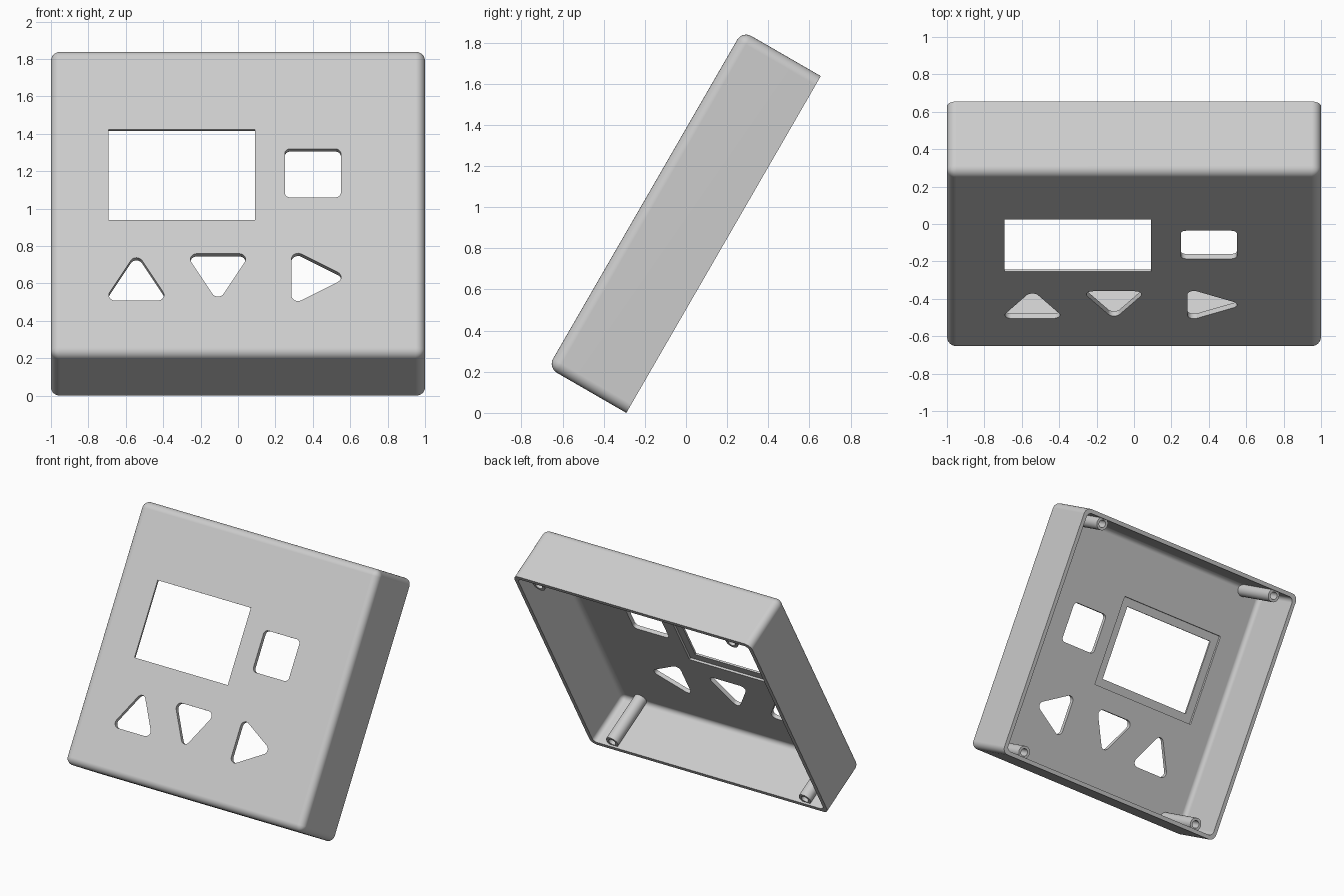
import bpy, bmesh
from math import cos, sin, pi, radians, atan2
from mathutils import Matrix, Vector

WIDTH, HEIGHT, DEPTH = 2.0, 1.89, 0.44
WALL = 0.03
# Local frame: x across, y up the panel, z out of the panel; leaned back on the lower rear edge
LEAN = Matrix.Translation((0, -0.29, 0)) @ Matrix.Rotation(radians(60), 4, 'X')

cube = bpy.data.objects.get("Cube")
if cube:
    bpy.data.objects.remove(cube, do_unlink=True)

grey = bpy.data.materials.new("light_grey_plastic")
grey.use_nodes = True
grey.diffuse_color = (0.6, 0.6, 0.6, 1)
grey.node_tree.nodes["Principled BSDF"].inputs["Base Color"].default_value = (0.6, 0.6, 0.6, 1)


def make_object(name, bm):
    bmesh.ops.recalc_face_normals(bm, faces=bm.faces)
    mesh = bpy.data.meshes.new(name)
    bm.to_mesh(mesh)
    bm.free()
    mesh.materials.append(grey)
    obj = bpy.data.objects.new(name, mesh)
    obj.matrix_world = LEAN
    bpy.context.collection.objects.link(obj)
    return obj


def activate(obj):
    bpy.ops.object.select_all(action='DESELECT')
    obj.select_set(True)
    bpy.context.view_layer.objects.active = obj


def rounded_box(name, inset, back, front, radius):
    """Box with every edge rounded except those of the rear face."""
    bm = bmesh.new()
    size = (WIDTH - 2 * inset, HEIGHT - 2 * inset, front - back)
    place = Matrix.Translation((0, HEIGHT / 2, (front + back) / 2))
    bmesh.ops.create_cube(bm, size=1, matrix=place @ Matrix.Diagonal((*size, 1)))
    edges = [e for e in bm.edges if any(v.co.z > back + 0.01 for v in e.verts)]
    bmesh.ops.bevel(bm, geom=edges, offset=radius, segments=6, profile=0.5, affect='EDGES')
    return make_object(name, bm)


def rounded_outline(centres, radius, steps=8):
    """Convex outline with an arc of the given radius around each centre."""
    if radius == 0:
        return centres
    points, n = [], len(centres)
    for i, c in enumerate(centres):
        before = c - centres[i - 1]
        after = centres[(i + 1) % n] - c
        start = atan2(before.y, before.x) - pi / 2
        turn = (atan2(after.y, after.x) - pi / 2 - start) % (2 * pi)
        for k in range(steps + 1):
            a = start + turn * k / steps
            points.append(c + radius * Vector((cos(a), sin(a))))
    return points


def rectangle(x0, x1, y0, y1, radius=0):
    r = radius
    corners = [(x0 + r, y0 + r), (x1 - r, y0 + r), (x1 - r, y1 - r), (x0 + r, y1 - r)]
    return rounded_outline([Vector(c) for c in corners], r)


def triangle(x, y, heading):
    centres = [Vector((x, y)) + 0.13 * Vector((cos(a), sin(a)))
               for a in (radians(heading + 120 * k) for k in range(3))]
    return rounded_outline(centres, 0.035)


def prism(name, outline, back, front):
    bm = bmesh.new()
    face = bm.faces.new([bm.verts.new((p.x, p.y, back)) for p in outline])
    new = bmesh.ops.extrude_face_region(bm, geom=[face])["geom"]
    bmesh.ops.translate(bm, vec=(0, 0, front - back),
                        verts=[g for g in new if isinstance(g, bmesh.types.BMVert)])
    return make_object(name, bm)


def cut(target, cutter):
    cutter.hide_render = True
    activate(target)
    mod = target.modifiers.new("cut", 'BOOLEAN')
    mod.operation = 'DIFFERENCE'
    mod.solver = 'EXACT'
    mod.object = cutter
    bpy.ops.object.modifier_apply(modifier=mod.name)
    bpy.data.objects.remove(cutter, do_unlink=True)


def finish(obj):
    activate(obj)
    bpy.ops.object.shade_smooth_by_angle(angle=radians(30))
    mod = obj.modifiers.new("even_shading", 'WEIGHTED_NORMAL')
    mod.keep_sharp = True


# Open-backed shell
shell = rounded_box("enclosure_shell", 0, 0, DEPTH, 0.05)
cut(shell, rounded_box("cavity_cutter", WALL, -0.1, DEPTH - WALL, 0.035))

# Screen window with a shallow ledge behind it
left, right, low, high, ledge = -0.692, 0.092, 0.832, 1.388, 0.06
cut(shell, prism("ledge_cutter", rectangle(left - ledge, right + ledge, low - ledge, high + ledge),
                 0.3, DEPTH - 0.014))
cut(shell, prism("screen_cutter", rectangle(left, right, low, high), 0.3, 0.5))

# Button openings
openings = {
    "square": rectangle(0.25, 0.55, 0.97, 1.27, 0.03),
    "up": triangle(-0.543, 0.433, 90),
    "down": triangle(-0.107, 0.523, -90),
    "right": triangle(0.386, 0.478, 0),
}
for name, outline in openings.items():
    cut(shell, prism(name + "_cutter", outline, 0.3, 0.5))
finish(shell)


# Hollow screw posts in the four corners
def screw_post(name, x, y, outer=0.048, inner=0.028, sides=32):
    bm = bmesh.new()
    back, front = 0.015, DEPTH - WALL + 0.005
    rings = []
    for r, z in ((outer, front), (outer, back), (inner, back), (inner, front)):
        rings.append([bm.verts.new((x + r * cos(2 * pi * k / sides), y + r * sin(2 * pi * k / sides), z))
                      for k in range(sides)])
    for i, ring in enumerate(rings):
        other = rings[(i + 1) % len(rings)]
        for k in range(sides):
            j = (k + 1) % sides
            bm.faces.new((ring[k], ring[j], other[j], other[k]))
    finish(make_object(name, bm))


for side, sx in (("left", 1), ("right", -1)):
    for level, y in (("lower", 0.066), ("upper", HEIGHT - 0.066)):
        screw_post(f"{level}_{side}_screw_post", sx * (WIDTH / 2 - 0.19), y)
